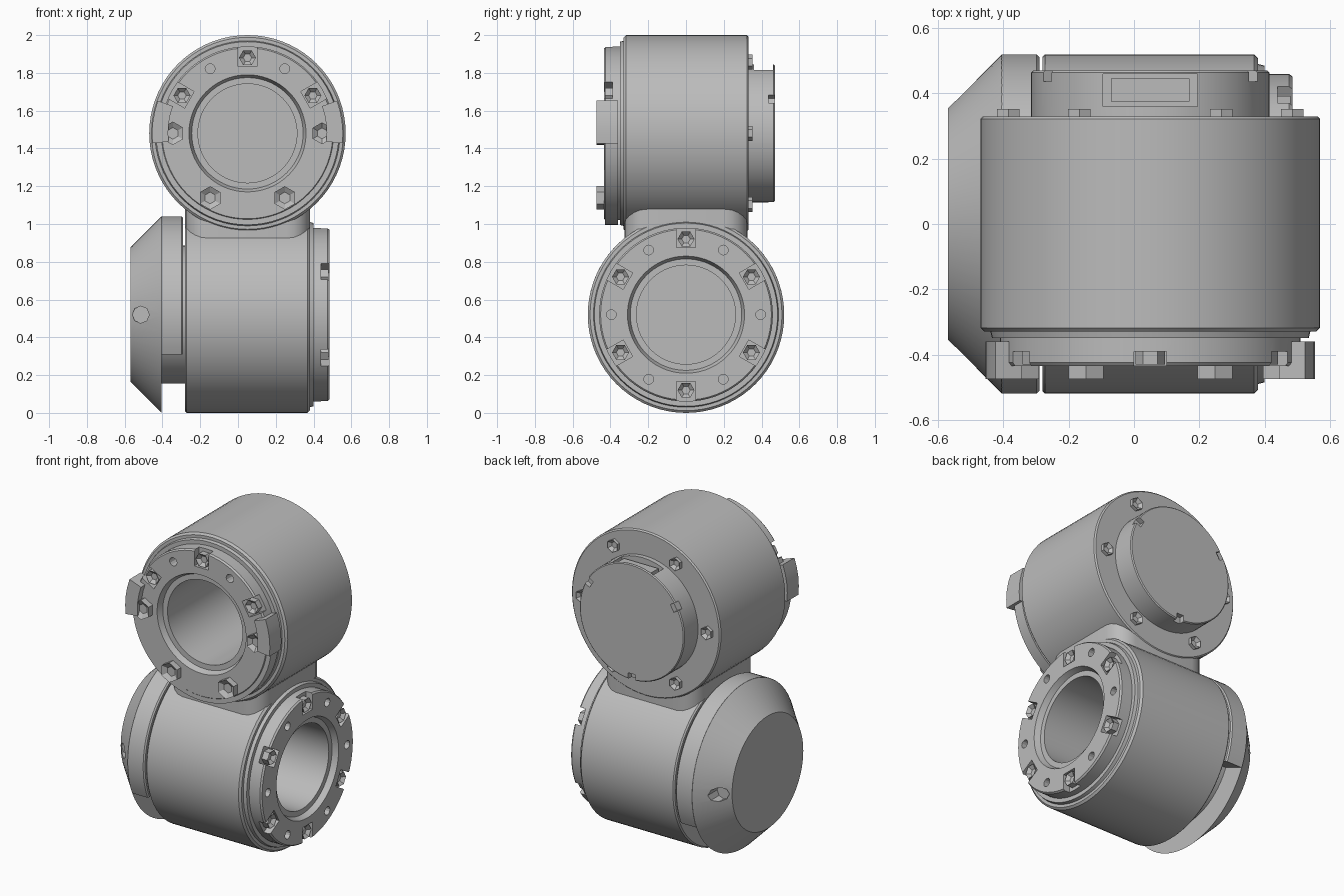
import bpy
import bmesh
from math import cos, sin, pi, radians
from mathutils import Matrix, Vector

if "Cube" in bpy.data.objects:
    bpy.data.objects.remove(bpy.data.objects["Cube"])

GREY = (0.5, 0.5, 0.5, 1)
metal = bpy.data.materials.new("satin_grey")
metal.use_nodes = True
metal.diffuse_color = GREY
metal.node_tree.nodes["Principled BSDF"].inputs["Base Color"].default_value = GREY

# Each joint module is built along its own z axis, then placed by one of these
UPPER = Matrix.Translation((0.05, 0, 1.48)) @ Matrix.Rotation(pi / 2, 4, 'X')
LOWER = Matrix(((0, 0, 1, 0.05), (1, 0, 0, 0), (0, 1, 0, 0.52), (0, 0, 0, 1)))


def finish(bm, name, place):
    """Turn a bmesh into a placed object with sharp edges kept."""
    bmesh.ops.remove_doubles(bm, verts=bm.verts, dist=1e-5)
    bmesh.ops.recalc_face_normals(bm, faces=bm.faces)
    bm.transform(place)
    mesh = bpy.data.meshes.new(name)
    bm.to_mesh(mesh)
    bm.free()
    mesh.materials.append(metal)
    obj = bpy.data.objects.new(name, mesh)
    bpy.context.collection.objects.link(obj)
    smooth(mesh)
    return obj


def smooth(mesh):
    for p in mesh.polygons:
        p.use_smooth = True
    mesh.set_sharp_from_angle(angle=radians(28))


def lathe(name, place, profile, start=0, end=360, steps=72):
    """Revolve a closed (radius, z) outline about z, capping partial turns."""
    bm = bmesh.new()
    full = end - start == 360
    rings = []
    for i in range(steps if full else steps + 1):
        a = radians(start + (end - start) * i / steps)
        rings.append([bm.verts.new((r * cos(a), r * sin(a), z)) for r, z in profile])
    count = len(profile)
    for i in range(steps):
        one, two = rings[i], rings[(i + 1) % len(rings)]
        for j in range(count):
            k = (j + 1) % count
            if profile[j][0] or profile[k][0]:
                bm.faces.new((one[j], one[k], two[k], two[j]))
    if not full:
        bm.faces.new(rings[0])
        bm.faces.new(rings[-1])
    bmesh.ops.dissolve_degenerate(bm, dist=1e-6, edges=bm.edges)
    return finish(bm, name, place)


def add_box(bm, low, high, angle=0):
    """Box between two corners, turned about z."""
    low, high = Vector(low), Vector(high)
    m = Matrix.Rotation(radians(angle), 4, 'Z') @ Matrix.Translation((low + high) / 2)
    bmesh.ops.create_cube(bm, size=1, matrix=m @ Matrix.Diagonal((*(high - low), 1)))


def add_rod(bm, angle, radius, z0, z1, size, sides):
    """Upright rod on a bolt circle."""
    m = Matrix.Rotation(radians(angle), 4, 'Z') @ Matrix.Translation((radius, 0, (z0 + z1) / 2))
    bmesh.ops.create_cone(bm, cap_ends=True, segments=sides, radius1=size, radius2=size,
                          depth=z1 - z0, matrix=m)


def carve(obj, bm, place):
    """Cut a bmesh out of an object and throw the cutter away."""
    cutter = finish(bm, "cutter", place)
    cutter.hide_render = True
    mod = obj.modifiers.new("cut", 'BOOLEAN')
    mod.operation, mod.solver, mod.object = 'DIFFERENCE', 'EXACT', cutter
    graph = bpy.context.evaluated_depsgraph_get()
    mesh = bpy.data.meshes.new_from_object(obj.evaluated_get(graph))
    obj.modifiers.clear()
    obj.data = mesh
    bpy.data.objects.remove(cutter)
    smooth(mesh)


def bolts(name, place, angles, radius, base, top, size=0.045):
    """Hex socket bolts on a bolt circle."""
    for a in angles:
        bm = bmesh.new()
        add_rod(bm, a, radius, base, top, size, 6)
        face = max(bm.faces, key=lambda f: f.calc_center_median().z)
        bmesh.ops.inset_individual(bm, faces=[face], thickness=size * 0.5)
        bmesh.ops.translate(bm, verts=face.verts, vec=(0, 0, -0.02))
        finish(bm, name, place)


# Drum, stepped flange and bore, shared by both joints
HOUSING = [(0, -0.33), (0.512, -0.33), (0.52, -0.322), (0.52, 0.318), (0.508, 0.33),
           (0.49, 0.33), (0.485, 0.35), (0.46, 0.35), (0.46, 0.425), (0.452, 0.435),
           (0.31, 0.435), (0.295, 0.4), (0.262, 0.4), (0.262, -0.2), (0, -0.2)]


def joint(prefix, place, pockets, holes):
    body = lathe(prefix + "_housing", place, HOUSING)
    bm = bmesh.new()
    for a in pockets:
        add_box(bm, (0.355, -0.05, 0.39), (0.55, 0.05, 0.5), a)
    for a in holes:
        add_rod(bm, a, 0.395, 0.37, 0.5, 0.026, 12)
    carve(body, bm, place)
    bolts(prefix + "_flange_bolt", place, pockets, 0.4, 0.38, 0.43)


joint("upper", UPPER, (30, 90, 150), (60, 120))
joint("lower", LOWER, range(30, 390, 60), range(0, 360, 60))

# Upper front: raised bolts, thicker lower rim and two side lugs
bolts("raised_bolt", UPPER, (180, 240, 300), 0.395, 0.42, 0.475, 0.062)
bolts("right_round_bolt", UPPER, (0,), 0.395, 0.42, 0.475, 0.058)
lathe("lower_rim", UPPER, [(0.44, 0.36), (0.485, 0.36), (0.485, 0.43), (0.44, 0.43)],
      180, 360, 36)
LUG = [(0.42, 0.36), (0.505, 0.36), (0.505, 0.475), (0.42, 0.475)]
lathe("left_lug", UPPER, LUG, -6, 20, 4)
lathe("right_lug", UPPER, LUG, 160, 186, 4)

# Upper back: closed cap with edge notches and a socket window on top
cap = lathe("back_cap", UPPER, [(0, -0.32), (0.365, -0.32), (0.365, -0.464),
                                (0.359, -0.47), (0, -0.47)])
cuts = bmesh.new()
for a in (30, 150, 270):
    add_box(cuts, (0.325, -0.025, -0.5), (0.42, 0.025, -0.437), a)
add_box(cuts, (-0.145, 0.305, -0.46), (0.145, 0.42, -0.36))
carve(cap, cuts, UPPER)
socket = bmesh.new()
add_box(socket, (-0.12, 0.29, -0.445), (0.12, 0.335, -0.375))
finish(socket, "socket_plug", UPPER)
bolts("back_bolt", UPPER @ Matrix.Rotation(pi, 4, 'X'), range(0, 360, 60),
      0.435, 0.32, 0.352, 0.04)

# Lower right side: hub, open collar and tapered end cover
lathe("end_hub", LOWER, [(0, -0.32), (0.365, -0.32), (0.365, -0.47), (0, -0.47)])
lathe("end_collar", LOWER, [(0.36, -0.34), (0.512, -0.34), (0.52, -0.348),
                            (0.52, -0.456), (0.36, -0.456)], -24, 204, 48)
cover = lathe("end_cover", LOWER, [(0, -0.455), (0.52, -0.455), (0.355, -0.62), (0, -0.62)])
cuts = bmesh.new()
for side in (-1, 1):
    m = Matrix.Translation((side * 0.44, 0, -0.565)) @ Matrix.Rotation(pi / 2, 4, 'Y')
    bmesh.ops.create_cone(cuts, cap_ends=True, segments=8, radius1=0.045, radius2=0.045,
                          depth=0.16, matrix=m)
carve(cover, cuts, LOWER)

# Saddle neck joining the two drums
neck = bmesh.new()
add_box(neck, (-0.28, -0.325, 0.8), (0.38, 0.325, 1.08))
upright = [e for e in neck.edges if abs(e.verts[0].co.z - e.verts[1].co.z) > 0.1]
bmesh.ops.bevel(neck, geom=upright, offset=0.12, segments=5, profile=0.5, affect='EDGES')
finish(neck, "saddle_neck", Matrix())
